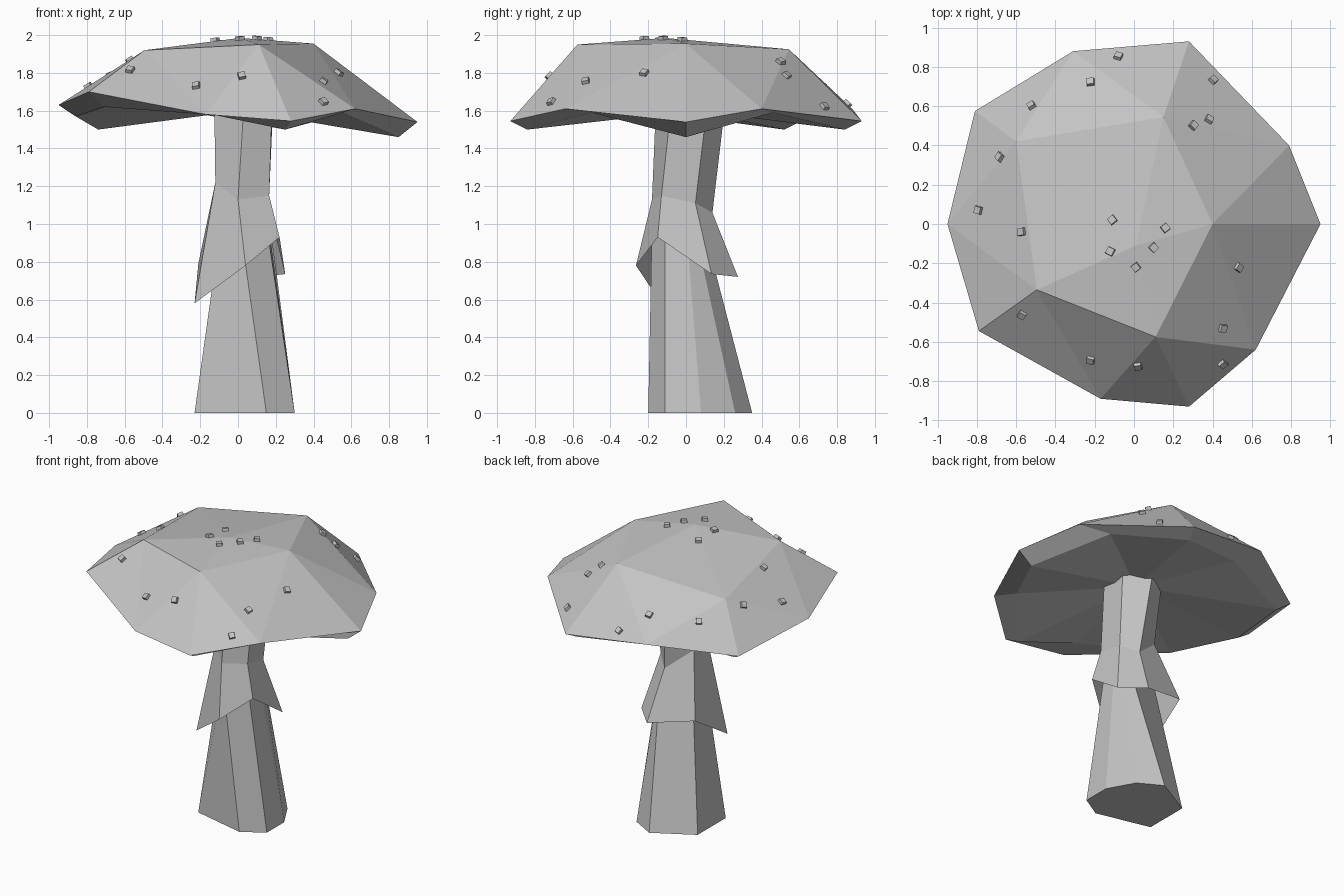
import bpy
import bmesh
import random
from mathutils import Vector, Matrix
from mathutils.bvhtree import BVHTree

random.seed(4)
default_cube = bpy.data.objects.get("Cube")
if default_cube:
    bpy.data.objects.remove(default_cube, do_unlink=True)

# One plain grey for the whole mushroom
grey = bpy.data.materials.new("plain grey")
grey.use_nodes = True
grey.diffuse_color = (0.55, 0.55, 0.55, 1)
grey.node_tree.nodes["Principled BSDF"].inputs["Base Color"].default_value = grey.diffuse_color


def add_object(name, bm, fix_normals=True):
    """Turn a bmesh into a flat shaded object."""
    if fix_normals:
        bmesh.ops.recalc_face_normals(bm, faces=bm.faces[:])
    mesh = bpy.data.meshes.new(name)
    bm.to_mesh(mesh)
    bm.free()
    mesh.materials.append(grey)
    obj = bpy.data.objects.new(name, mesh)
    bpy.context.scene.collection.objects.link(obj)
    return obj


def add_ring(bm, points, height=None):
    """Add a closed ring of vertices, at one height if given."""
    return [bm.verts.new((p[0], p[1], p[2] if height is None else height)) for p in points]


def bridge(bm, lower, upper):
    """Join two rings of the same count with a band of faces."""
    count = len(lower)
    for i in range(count):
        j = (i + 1) % count
        bm.faces.new((lower[i], lower[j], upper[j], upper[i]))


def add_dome(bm, rim, shoulder, peak):
    """Facet a dome: ten rim points, five shoulder points and a peak."""
    rim = add_ring(bm, rim)
    shoulder = add_ring(bm, shoulder)
    top = bm.verts.new(peak)
    for i in range(len(shoulder)):
        here, following = shoulder[i], shoulder[(i + 1) % len(shoulder)]
        before, middle, after = rim[2 * i - 1], rim[2 * i], rim[2 * i + 1]
        bm.faces.new((here, before, middle))
        bm.faces.new((here, middle, after))
        bm.faces.new((here, after, following))
        bm.faces.new((here, following, top))
    return rim


def add_fan(bm, rim, centre):
    """Close a rim with triangles that meet at a centre point."""
    rim = add_ring(bm, rim)
    middle = bm.verts.new(centre)
    for i in range(len(rim)):
        bm.faces.new((rim[i - 1], rim[i], middle))
    return rim


# Cap: faceted dome, slanted lip and a shallow underside
rim = [(0.95, 0, 1.54), (0.79, 0.4, 1.61), (0.28, 0.93, 1.545), (-0.31, 0.88, 1.61),
       (-0.81, 0.575, 1.545), (-0.95, 0, 1.63), (-0.79, -0.545, 1.7),
       (-0.17, -0.89, 1.58), (0.28, -0.93, 1.545), (0.62, -0.64, 1.61)]
shoulder = [(0.4, 0, 1.955), (0.15, 0.545, 1.925), (-0.6, 0.42, 1.83),
            (-0.495, -0.335, 1.92), (0.11, -0.575, 1.95)]
under_rim = [(0.85, 0, 1.46), (0.58, 0.46, 1.59), (0.25, 0.84, 1.5), (-0.24, 0.7, 1.59),
             (-0.74, 0.52, 1.5), (-0.86, 0, 1.57), (-0.71, -0.49, 1.62),
             (-0.14, -0.72, 1.58), (0.25, -0.84, 1.5), (0.55, -0.5, 1.59)]

cap_bm = bmesh.new()
outer_rim = add_dome(cap_bm, rim, shoulder, (0.01, -0.11, 1.985))
inner_rim = add_fan(cap_bm, under_rim, (0.02, 0.04, 1.6))
bridge(cap_bm, inner_rim, outer_rim)
bmesh.ops.recalc_face_normals(cap_bm, faces=cap_bm.faces[:])
cap_surface = BVHTree.FromBMesh(cap_bm)
add_object("cap", cap_bm)

# Lower stem: seven-sided, tapering up inside the collar
foot = [(0.3, -0.11), (0.3, 0.08), (0.2, 0.26), (0.04, 0.35),
        (-0.23, 0.2), (-0.23, -0.11), (0.15, -0.2)]
waist = [(0.15, -0.11), (0.16, 0), (0.17, 0.04), (0.13, 0.09),
         (-0.09, 0.06), (-0.09, -0.07), (0.01, -0.18)]
stem_bm = bmesh.new()
foot_ring = add_ring(stem_bm, foot, 0)
waist_ring = add_ring(stem_bm, waist, 1)
bridge(stem_bm, foot_ring, waist_ring)
stem_bm.faces.new(foot_ring)
add_object("lower_stem", stem_bm)

# Upper stem: six-sided, rising from the collar into the underside of the cap
neck = [(0.165, -0.13, 1.15), (0.16, 0.05, 1.11), (0.07, 0.14, 1.06),
        (-0.11, 0.07, 1.21), (-0.12, -0.07, 1.22), (0, -0.18, 1.13)]
stem_top = [(0.18, -0.08), (0.185, 0.11), (0.02, 0.205),
            (-0.125, 0.12), (-0.125, -0.09), (0.03, -0.16)]
upper_bm = bmesh.new()
neck_ring = add_ring(upper_bm, neck)
top_ring = add_ring(upper_bm, stem_top, 1.61)
bridge(upper_bm, neck_ring, top_ring)
add_object("upper_stem", upper_bm, fix_normals=False)

# Collar: a thin flared skirt with an uneven hem
hem = [(0.22, -0.15, 0.93), (0.25, 0.135, 0.735), (0.11, 0.275, 0.72),
       (-0.21, 0.2, 0.79), (-0.23, -0.13, 0.58), (0.04, -0.265, 0.78)]
collar_bm = bmesh.new()
bridge(collar_bm, add_ring(collar_bm, hem), add_ring(collar_bm, neck))
add_object("collar", collar_bm, fix_normals=False)

# Warts: small tapered blocks resting on the cap surface
wart_spots = [(-0.79, 0.07), (-0.68, 0.34), (-0.52, 0.6), (-0.22, 0.72), (-0.08, 0.85),
              (0.4, 0.73), (0.3, 0.5), (0.38, 0.53), (-0.57, -0.04), (-0.11, 0.02),
              (-0.12, -0.14), (0.01, -0.22), (0.1, -0.12), (0.16, -0.02), (0.53, -0.22),
              (0.45, -0.53), (0.45, -0.71), (0.02, -0.72), (-0.22, -0.69), (-0.57, -0.46)]
wart_bm = bmesh.new()
for x, y in wart_spots:
    spot, normal, _, _ = cap_surface.ray_cast(Vector((x, y, 3)), Vector((0, 0, -1)))
    if spot is None:
        continue
    turn = normal.to_track_quat("Z", "Y").to_matrix().to_4x4()
    spin = Matrix.Rotation(random.uniform(-0.4, 0.4), 4, "Z")
    size = Matrix.Diagonal((0.042, 0.042, 0.038, 1))
    wart = bmesh.ops.create_cube(wart_bm, size=1)["verts"]
    for v in wart:
        if v.co.z > 0:
            v.co.x *= 0.85
            v.co.y *= 0.85
    bmesh.ops.transform(wart_bm, verts=wart, matrix=Matrix.Translation(spot) @ turn @ spin @ size)
add_object("warts", wart_bm)
